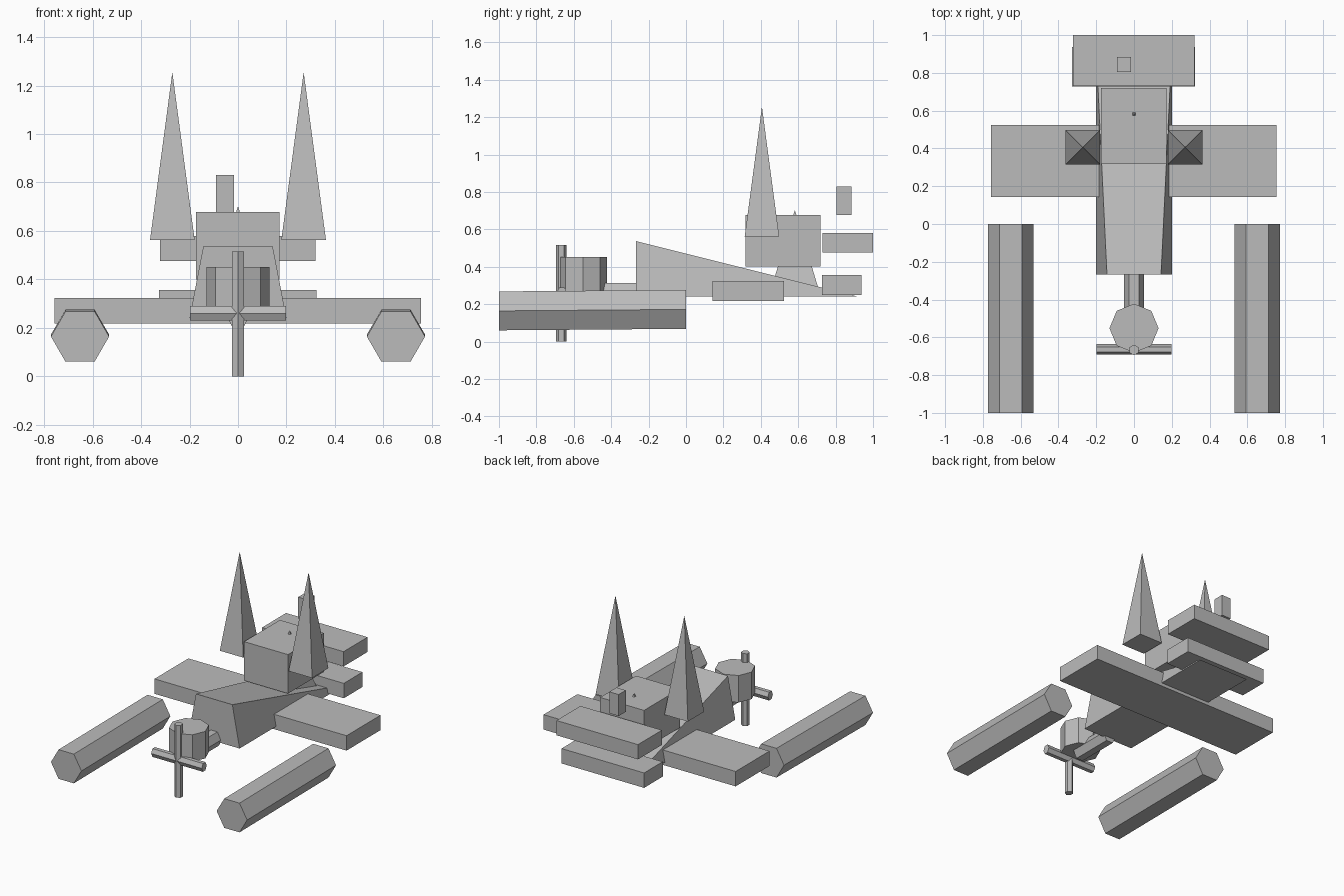
import bpy, math

if "Cube" in bpy.data.objects:
    bpy.data.objects.remove(bpy.data.objects["Cube"])

grey = bpy.data.materials.new("plain grey")
grey.diffuse_color = (0.5, 0.5, 0.5, 1)
grey.use_nodes = True
grey.node_tree.nodes["Principled BSDF"].inputs["Base Color"].default_value = grey.diffuse_color


def mesh_object(name, verts, faces):
    me = bpy.data.meshes.new(name)
    me.from_pydata(verts, [], faces)
    me.materials.append(grey)
    ob = bpy.data.objects.new(name, me)
    bpy.context.collection.objects.link(ob)
    return ob


def box(name, x0, x1, y0, y1, z0, z1):
    verts = [(x, y, z) for z in (z0, z1) for x, y in ((x0, y0), (x1, y0), (x1, y1), (x0, y1))]
    return mesh_object(name, verts, [(3, 2, 1, 0), (4, 5, 6, 7)] +
                       [(i, (i + 1) % 4, (i + 1) % 4 + 4, i + 4) for i in range(4)])


def pyramid(name, cx, cy, half, z0, z1):
    verts = [(cx + sx * half, cy + sy * half, z0) for sx, sy in ((-1, -1), (1, -1), (1, 1), (-1, 1))]
    verts.append((cx, cy, z1))
    return mesh_object(name, verts, [(3, 2, 1, 0)] + [(i, (i + 1) % 4, 4) for i in range(4)])


def prism(name, n, ru, rv, start, end, axis, turn=0.0):
    """Elliptical n-gon swept from start to end; (u, v) are the two axes after 'axis'."""
    u, v = (axis + 1) % 3, (axis + 2) % 3
    verts = []
    for centre in (start, end):
        for i in range(n):
            a = turn + 2 * math.pi * i / n
            p = list(centre)
            p[u] += ru * math.cos(a)
            p[v] += rv * math.sin(a)
            verts.append(p)
    faces = [tuple(reversed(range(n))), tuple(range(n, 2 * n))]
    faces += [(i, (i + 1) % n, (i + 1) % n + n, i + n) for i in range(n)]
    return mesh_object(name, verts, faces)


# wedge body: tall narrow nose face, roof sloping down to the tail edge
mesh_object("body",
            [(-.2, -.268, .24), (.2, -.268, .24), (.143, -.268, .537), (-.143, -.268, .537),
             (-.2, .92, .24), (.2, .92, .24)],
            [(0, 1, 2, 3), (3, 2, 5, 4), (0, 4, 5, 1), (1, 5, 2), (0, 3, 4)])

# wing, tail planes, cabin and chimney
box("wing", -.757, .755, .142, .523, .217, .323)
box("lower_tail_plane", -.327, .323, .728, .938, .25, .356)
box("upper_tail_plane", -.322, .32, .73, 1.0, .475, .58)
box("cabin", -.174, .172, .317, .72, .4, .677)
box("chimney", -.09, -.016, .805, .885, .677, .83)

# spire through the cabin, and the two side spires
pyramid("cabin_spire", 0, .582, .13, .27, .703)
for side, label in ((-1, "left"), (1, "right")):
    pyramid(label + "_spire", side * .271, .406, .092, .563, 1.255)
    # six-sided float, tilted very slightly
    prism(label + "_float", 6, .12, .12, (side * .652, -1, .164), (side * .652, 0, .172),
          1, math.pi / 2)

# engine drum, shaft and crossed propeller bars
prism("engine", 8, .13, .13, (0, -.552, .26), (0, -.552, .452), 2)
prism("shaft", 6, .06, .052, (0, -.56, .26), (0, -.25, .26), 1, math.pi / 2)
prism("propeller_upright", 6, .028, .028, (0, -.667, 0), (0, -.667, .515), 2, math.pi / 2)
prism("propeller_crossbar", 6, .028, .034, (-.199, -.664, .26), (.199, -.664, .26), 0)
